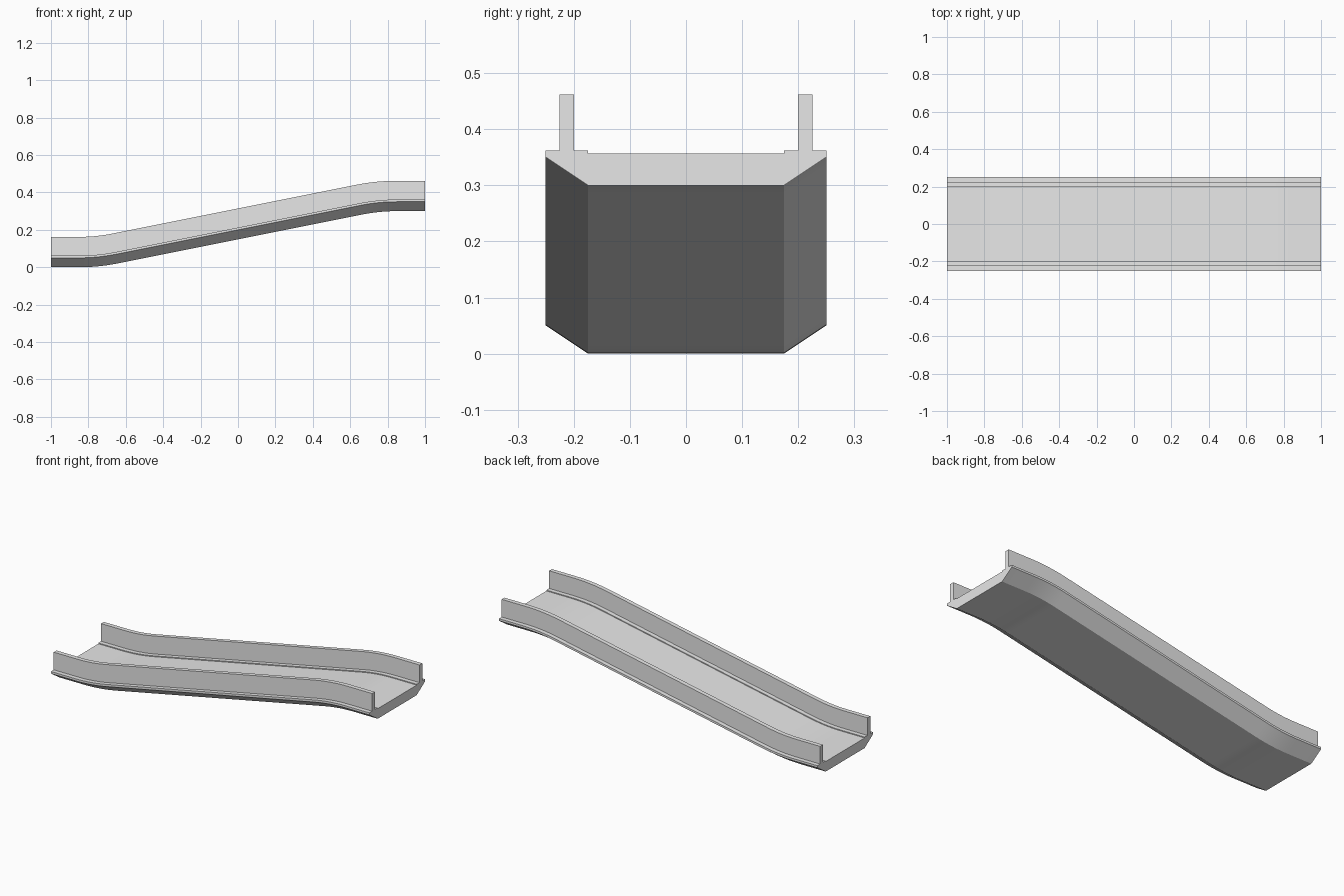
import bpy, bmesh, math
from mathutils import Vector

cube = bpy.data.objects.get("Cube")
if cube:
    bpy.data.objects.remove(cube)

grey = bpy.data.materials.new("light grey")
grey.use_nodes = True
colour = (0.8, 0.8, 0.8, 1)
grey.diffuse_color = colour
grey.node_tree.nodes["Principled BSDF"].inputs["Base Color"].default_value = colour

DECK = 0.057      # deck surface height above the underside
RISE = 0.3        # height gained along the ramp
CORNER = 0.75     # x of the bends
EASE = 0.1        # half length of each rounded bend
STEPS = 8


def bend(before, corner, after):
    """Rounded corner as (point, direction) stations."""
    a = corner + (before - corner).normalized() * EASE
    b = corner + (after - corner).normalized() * EASE
    stations = []
    for i in range(STEPS + 1):
        t = i / STEPS
        point = a.lerp(corner, t).lerp(corner.lerp(b, t), t)
        stations.append((point, ((corner - a).lerp(b - corner, t)).normalized()))
    return stations


# Ramp path in x and z: level, rounded bend, slope, rounded bend, level
start, low = Vector((-1, DECK)), Vector((-CORNER, DECK))
high, end = Vector((CORNER, DECK + RISE)), Vector((1, DECK + RISE))
level = Vector((1, 0))
path = [(start, level)] + bend(start, low, high) + bend(low, high, end) + [(end, level)]


def sweep(name, profile):
    """Carry a closed (y, z) profile along the path, square to it."""
    bm = bmesh.new()
    rings = []
    for point, along in path:
        normal = Vector((-along.y, along.x))
        ring = []
        for y, z in profile:
            p = point + normal * (z - DECK)
            ring.append(bm.verts.new((p.x, y, p.y)))
        rings.append(ring)
    count = len(profile)
    for r, s in zip(rings, rings[1:]):
        for i in range(count):
            j = (i + 1) % count
            bm.faces.new((r[i], r[j], s[j], s[i]))
    bm.faces.new(rings[0])
    bm.faces.new(rings[-1])
    bmesh.ops.recalc_face_normals(bm, faces=bm.faces)
    mesh = bpy.data.meshes.new(name)
    bm.to_mesh(mesh)
    bm.free()
    mesh.materials.append(grey)
    obj = bpy.data.objects.new(name, mesh)
    bpy.context.collection.objects.link(obj)
    bpy.ops.object.select_all(action="DESELECT")
    obj.select_set(True)
    bpy.context.view_layer.objects.active = obj
    bpy.ops.object.shade_smooth_by_angle(angle=math.radians(20))
    return obj


# Deck slab with bevelled underside and a low ledge along each edge
LEDGE = 0.062
half = [(0.175, 0), (0.25, 0.05), (0.25, LEDGE), (0.175, LEDGE), (0.175, DECK)]
sweep("ramp_deck", half + [(-y, z) for y, z in reversed(half)])

# Upright side rails standing on the ledges
for side, name in ((1, "back_rail"), (-1, "front_rail")):
    sweep(name, [(side * y, z) for y, z in
                 ((0.2, LEDGE), (0.225, LEDGE), (0.225, 0.162), (0.2, 0.162))])
